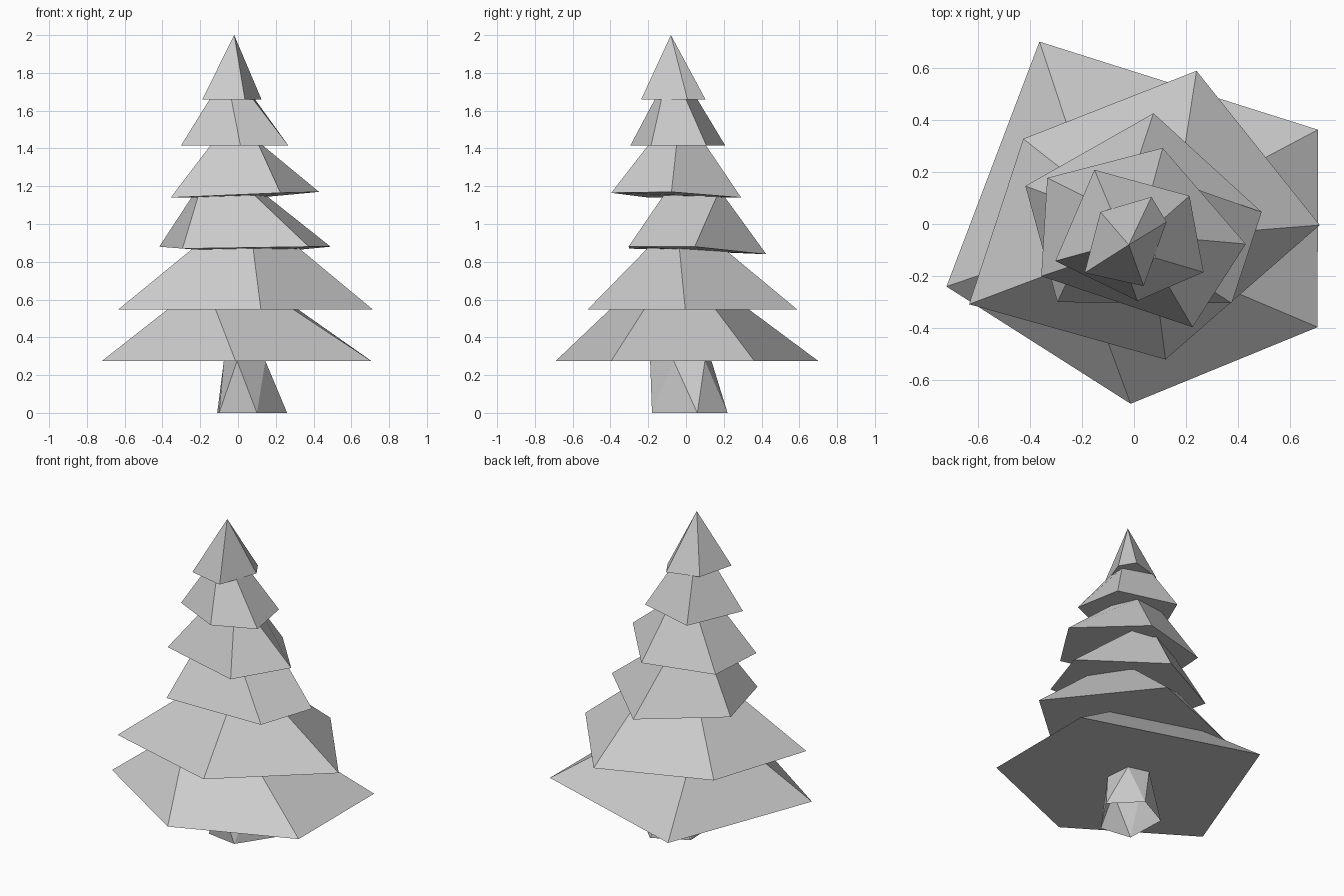
import bpy


def make_object(name, verts, faces):
    mesh = bpy.data.meshes.new(name)
    mesh.from_pydata(verts, [], faces)
    mesh.update()
    ob = bpy.data.objects.new(name, mesh)
    bpy.context.collection.objects.link(ob)
    return ob


def tier(name, rim, top_z, top):
    """Skirt of branches: a flat underside rim (x, y, z) lofted to a smaller top ring (x, y)."""
    n = len(rim)
    verts = rim + [(x, y, top_z) for x, y in top]
    faces = [(i, (i + 1) % n, n + (i + 1) % n, n + i) for i in range(n)]
    faces += [tuple(reversed(range(n))), tuple(range(n, 2 * n))]
    return make_object(name, verts, faces)


def flat(z, pts):
    return [(x, y, z) for x, y in pts]


# Trunk: twisted five-sided stump, triangulated between two rings, open underneath
foot = flat(0, [(0.26, 0.06), (0.10, 0.22), (-0.11, 0.11), (-0.10, -0.15), (0.10, -0.18)])
neck = flat(0.275, [(0.13, 0.10), (0.0, 0.135), (-0.075, -0.02), (-0.005, -0.19), (0.145, -0.065)])
sides = []
for i in range(5):
    j = (i + 1) % 5
    sides += [(i, j, 5 + i), (j, 5 + j, 5 + i)]
make_object("trunk", foot + neck, sides)

# Branch tiers, bottom to top (rings run counter-clockwise)
tier("branches_1",
     flat(0.275, [(-0.72, -0.24), (-0.013, -0.69), (0.705, -0.396), (0.706, 0.362), (-0.363, 0.70)]),
     0.55, [(-0.37, -0.12), (-0.12, -0.40), (0.29, -0.22), (0.315, 0.155), (-0.24, 0.33)])
tier("branches_2",
     flat(0.548, [(-0.633, -0.308), (0.121, -0.52), (0.713, -0.004), (0.24, 0.588), (-0.425, 0.327)]),
     0.87, [(-0.24, -0.16), (0.08, -0.205), (0.325, -0.035), (0.18, 0.20), (-0.20, 0.15)])
tier("branches_3",
     [(-0.294, -0.30, 0.87), (0.375, -0.304, 0.88), (0.49, 0.046, 0.88),
      (0.075, 0.425, 0.84), (-0.417, 0.146, 0.88)],
     1.15, [(-0.21, -0.12), (0.09, -0.12), (0.15, 0.165), (0.0, 0.20), (-0.24, 0.08)])
tier("branches_4",
     [(-0.356, -0.20, 1.14), (0.225, -0.396, 1.165), (0.429, -0.077, 1.17),
      (0.11, 0.292, 1.14), (-0.333, 0.177, 1.14)],
     1.417, [(-0.145, -0.13), (0.11, -0.20), (0.13, -0.05), (0.06, 0.105), (-0.14, 0.08)])
tier("branches_5",
     flat(1.415, [(-0.302, -0.142), (0.013, -0.295), (0.267, -0.185), (0.213, 0.108), (-0.152, 0.208)]),
     1.66, [(-0.15, -0.10), (-0.035, -0.165), (0.08, -0.13), (0.09, 0.0), (-0.09, 0.06)])

# Pointed tip
rim = flat(1.658, [(-0.19, -0.188), (0.037, -0.238), (0.125, 0.008), (0.067, 0.104), (-0.129, 0.046)])
make_object("tip", rim + [(-0.02, -0.08, 2.0)],
            [(i, (i + 1) % 5, 5) for i in range(5)] + [(4, 3, 2, 1, 0)])
